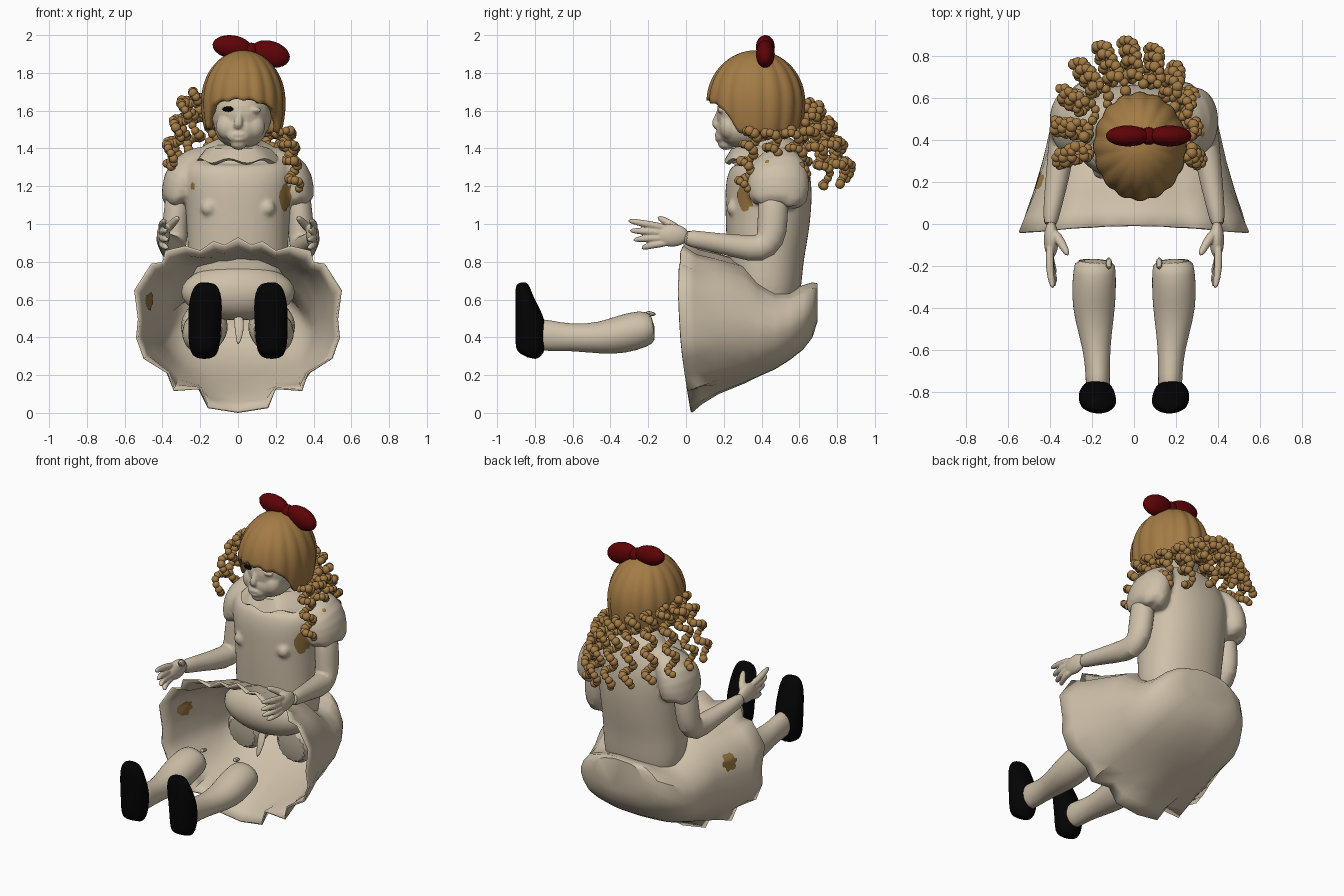
import bpy, bmesh, math, random
from math import sin, cos, pi, radians
from mathutils import Vector, Matrix, Euler
from mathutils.bvhtree import BVHTree

random.seed(4)
if "Cube" in bpy.data.objects:
    bpy.data.objects.remove(bpy.data.objects["Cube"])


def material(name, rgb):
    m = bpy.data.materials.new(name)
    m.use_nodes = True
    m.diffuse_color = (*rgb, 1)
    m.node_tree.nodes["Principled BSDF"].inputs["Base Color"].default_value = (*rgb, 1)
    return m


cream = material("cream", (0.62, 0.53, 0.4))
gold = material("golden brown", (0.37, 0.2, 0.06))
red = material("dark red", (0.11, 0.001, 0.002))
black = material("black", (0.001, 0.001, 0.001))
stain = material("brown stain", (0.3, 0.17, 0.05))
made = []


def finish(name, bm, mat, subsurf=0, normals=True):
    if normals:
        bmesh.ops.recalc_face_normals(bm, faces=bm.faces)
    me = bpy.data.meshes.new(name)
    bm.to_mesh(me)
    bm.free()
    me.materials.append(mat)
    ob = bpy.data.objects.new(name, me)
    bpy.context.collection.objects.link(ob)
    if subsurf:
        s = ob.modifiers.new("smooth", "SUBSURF")
        s.levels = s.render_levels = subsurf
    made.append(ob)
    return ob


def fuse(name, parts, voxel, rounds):
    """Melt overlapping parts into one soft skin."""
    bpy.context.view_layer.update()
    dg = bpy.context.evaluated_depsgraph_get()
    bm = bmesh.new()
    for p in parts:
        bm.from_mesh(p.evaluated_get(dg).data)
    for p in parts:
        made.remove(p)
        bpy.data.objects.remove(p)
    ob = finish(name, bm, cream)
    r = ob.modifiers.new("skin", "REMESH")
    r.mode, r.voxel_size, r.use_smooth_shade = "VOXEL", voxel, True
    s = ob.modifiers.new("soften", "SMOOTH")
    s.iterations = rounds
    return ob


def loft(bm, rings, caps=(True, True)):
    rows = [[bm.verts.new(p) for p in r] for r in rings]
    n = len(rows[0])
    for a, b in zip(rows, rows[1:]):
        for i in range(n):
            bm.faces.new((a[i], a[(i + 1) % n], b[(i + 1) % n], b[i]))
    for flag, row in zip(caps, (rows[0], rows[-1])):
        if flag:
            bm.faces.new(row)


def tube(name, pts, mat, ref, n=16, subsurf=1, ragged=0, power=2):
    """Loft of (super)ellipses along a path; each point is x, y, z, radius[, second radius]."""
    ref, rings = Vector(ref), []
    for i, p in enumerate(pts):
        t = Vector(pts[min(i + 1, len(pts) - 1)][:3]) - Vector(pts[max(i - 1, 0)][:3])
        side = t.cross(ref).normalized()
        up = side.cross(t).normalized()
        ring = []
        for k in range(n):
            c, s = cos(k * 2 * pi / n), sin(k * 2 * pi / n)
            r = (abs(c) ** power + abs(s) ** power) ** (-1 / power)
            ring.append(Vector(p[:3]) + side * p[3] * c * r + up * p[-1] * s * r)
        if ragged and i == len(pts) - 1:
            ring = [v + t.normalized() * random.uniform(-ragged, ragged) for v in ring]
        rings.append(ring)
    bm = bmesh.new()
    loft(bm, rings)
    return finish(name, bm, mat, subsurf)


def ball(name, centre, radii, mat, rot=(0, 0, 0), seg=28):
    bm = bmesh.new()
    m = Matrix.LocRotScale(Vector(centre), Euler(rot), Vector(radii))
    bmesh.ops.create_uvsphere(bm, u_segments=seg, v_segments=seg // 2, radius=1, matrix=m)
    return finish(name, bm, mat)


X, Y, Z = (1, 0, 0), (0, 1, 0), (0, 0, 1)

# Dress bodice with neck and sleeves
bodice = [tube("torso", [(0, .42, .5, .2, .14), (0, .42, .62, .27, .19), (0, .42, .8, .265, .2),
                         (0, .43, .95, .27, .22), (0, .437, 1.1, .28, .23), (0, .437, 1.22, .3, .23),
                         (0, .445, 1.32, .3, .205), (0, .44, 1.39, .21, .16), (0, .39, 1.41, .095, .1),
                         (0, .37, 1.5, .085, .085)], cream, Y, n=24, subsurf=2, power=2.3)]
for s in (-1, 1):
    bodice.append(tube("sleeve", [
        (s * .14, .46, 1.335, .1, .075), (s * .22, .475, 1.315, .145, .095), (s * .285, .488, 1.26, .165, .11),
        (s * .3, .49, 1.18, .165, .108), (s * .312, .485, 1.08, .15, .095)], cream, X, n=24, ragged=.035))
    bodice.append(ball("button", (s * .155, .25, 1.085), (.042, .035, .042), cream))
bodice = fuse("bodice", bodice, .011, 5)

# Draped collar
bm = bmesh.new()
rings = []
for rx, ry, z, wave in ((.1, .11, 1.42, 0), (.17, .17, 1.4, 0), (.225, .205, 1.335, .012), (.2, .185, 1.325, .012)):
    rings.append([(rx * cos(a), .41 + ry * sin(a), z + wave * cos(a * 7))
                  for a in (k * 2 * pi / 56 for k in range(56))])
loft(bm, rings, (False, False))
finish("collar", bm, cream)

# Skirt shell, open to the front with a scalloped hem
hem = [(0, .93), (.07, .89), (.13, .91), (.2, .86), (.28, .885), (.385, .86), (.4, .8), (.46, .79), (.55, .65),
       (.53, .5), (.54, .4), (.5, .29), (.37, .21), (.34, .12), (.2, .13), (.16, .03), (0, .005)]
hem += [(-x, z) for x, z in hem[-2:0:-1]]


def skirt_ring(y, width, top, bottom, blend):
    out = []
    for x, z in hem:
        nx, nz = x / .55, (z - .455) / .445
        a = math.atan2(nz, nx)
        r = (abs(cos(a)) ** 2.5 + abs(sin(a)) ** 2.5) ** -.4 * (1 + .012 * cos(9 * a))
        nx += (r * cos(a) - nx) * blend
        nz += (r * sin(a) - nz) * blend
        sag = .07 * max(0, (1 - nz) / 2) ** 3 + .035 * max(0, nz) * (1 - min(1, nx * nx))
        out.append((nx * width, y + sag * (1 - blend), (top + bottom) / 2 + nz * (top - bottom) / 2))
    return out


bm = bmesh.new()
loft(bm, [skirt_ring(*r) for r in ((-.04, .55, .9, .005, 0), (.04, .525, .86, .05, .35), (.15, .485, .84, .1, .7),
                                   (.3, .44, .8, .155, .9), (.38, .42, .72, .19, 1), (.47, .4, .66, .23, 1),
                                   (.55, .37, .65, .28, 1), (.62, .33, .675, .335, 1), (.67, .27, .69, .4, 1),
                                   (.695, .18, .685, .48, 1))], (False, True))
skirt = finish("skirt", bm, cream)
solid = skirt.modifiers.new("cloth", "SOLIDIFY")
solid.thickness, solid.offset = .012, -1

# Bloomers and torn strip inside the skirt
ball("bloomers", (0, .31, .64), (.3, .15, .15), cream)
tube("torn_strip", [(0, .26, .52, .03, .015), (.01, .22, .44, .025, .012), (0, .2, .36, .008, .006)], cream, Y)

# Head and face in one skin
face = [ball("skull", (.02, .36, 1.585), (.16, .198, .18), cream),
        ball("jaw", (.015, .31, 1.505), (.138, .15, .105), cream),
        ball("chin", (.003, .213, 1.428), (.045, .045, .036), cream),
        tube("nose", [(.01, .185, 1.62, .014, .014), (.005, .165, 1.56, .018, .018), (0, .15, 1.53, .027, .025),
                      (0, .18, 1.5, .024, .016)], cream, Y, n=12),
        ball("mouth", (.002, .19, 1.465), (.06, .035, .04), cream),
        ball("upper_lip", (.002, .163, 1.474), (.034, .012, .01), cream),
        ball("lower_lip", (.002, .168, 1.447), (.028, .014, .011), cream),
        ball("closed_eye", (.09, .185, 1.603), (.034, .018, .016), cream)]
face += [ball("cheek", (.013 + s * .065, .232, 1.515), (.065, .055, .07), cream) for s in (-1, 1)]
fuse("head", face, .0065, 6)
ball("eye_hollow", (-.05, .184, 1.608), (.034, .016, .014), black, seg=16)

# Pleated hair cap with a fringe
bm = bmesh.new()
rings, n = [], 112
for j in range(1, 19):
    ring = []
    for k in range(n):
        a = k * 2 * pi / n
        ahead = max(0, -sin(a))
        front = min(1, max(0, (ahead - .38) / .3))
        phi = radians(125 - 24 * front - 14 * ahead ** 2 + 3 * cos(a) + cos(16 * a)) * j / 18
        r = 1 + .045 * (abs(cos(8 * a)) - .6) * min(1, phi)
        spread = sin(phi) if phi < pi / 2 else 1 - .55 * (1 - sin(phi))
        ring.append((.028 + .22 * r * spread * cos(a), .37 + .257 * r * spread * sin(a), 1.645 + .275 * cos(phi)))
    rings.append(ring)
loft(bm, rings, (True, False))
cap = finish("hair_cap", bm, gold)
thick = cap.modifiers.new("thickness", "SOLIDIFY")
thick.thickness, thick.offset = .03, -1

# Beaded ringlets fanned round the back of the head
for c in range(11):
    a = radians(195 - 21 * c)
    start = Vector((.01 + .23 * cos(a), .42 + .24 * sin(a), 1.59 - .1 * cos(a)))
    end = Vector((-.03 + .35 * cos(a), .42 + .45 * sin(a), 1.25 - .07 * cos(a)))
    out, across = Vector((cos(a), sin(a), .6)).normalized(), Vector((-sin(a), cos(a), 0))
    bm = bmesh.new()
    beads = 28
    for i in range(beads):
        t = i / (beads - 1)
        p = start.lerp(end, t ** .75)
        p.z = start.z + (end.z - start.z) * t ** 1.3
        turn = t * 3.6 * 2 * pi + c
        p += (out * cos(turn) + across * sin(turn)) * (.036 - .008 * t)
        bmesh.ops.create_icosphere(bm, subdivisions=2, radius=random.uniform(.021, .028),
                                   matrix=Matrix.Translation(p))
    finish("ringlet", bm, gold, normals=False)

# Bow
ball("bow_loop_right", (-.03, .42, 1.937), (.105, .05, .062), red, (0, radians(8), 0))
ball("bow_loop_left", (.17, .42, 1.9), (.107, .05, .069), red, (0, radians(16), 0))
ball("bow_knot", (.07, .42, 1.915), (.04, .042, .045), red)

# Limbs, mirrored to both sides
for s, side in ((-1, "right"), (1, "left")):
    tube(side + "_arm", [(s * .31, .465, 1.22, .085, .07), (s * .33, .46, 1.02, .08, .07),
                         (s * .335, .45, .92, .085, .068), (s * .342, .4, .86, .082, .066),
                         (s * .36, .25, .885, .06, .06), (s * .39, .08, .915, .047, .044),
                         (s * .402, -.02, .93, .045, .033)], cream, X)
    hand = [ball("palm", (s * .395, -.075, .94), (.035, .09, .06), cream)]
    for i, (x, y, z) in enumerate([(.385, -.315, 1.02), (.375, -.305, .965), (.368, -.285, .915), (.37, -.24, .87)]):
        z0 = .975 - .024 * i
        hand.append(tube("finger", [(s * .4, -.08, z0, .022), (s * .405, (y - .12) / 2, (z0 + z) / 2 + .004, .021),
                                    (s * x, y, z, .014)], cream, X, n=10))
    hand.append(tube("thumb", [(s * .39, -.03, .96, .028), (s * .345, -.09, 1.005, .023),
                               (s * .312, -.155, 1.04, .015)], cream, X, n=10))
    fuse(side + "_hand", hand, .005, 2)
    tube(side + "_thigh", [(s * .17, .5, .5, .12, .12), (s * .18, .36, .45, .13, .14),
                           (s * .18, .28, .44, .12, .13)], cream, Z)
    tube(side + "_leg", [(s * .185, -.165, .455, .095, .075), (s * .188, -.22, .448, .103, .1),
                         (s * .192, -.34, .415, .108, .105), (s * .19, -.45, .395, .095, .085),
                         (s * .178, -.6, .398, .064, .07), (s * .172, -.72, .408, .058, .082),
                         (s * .172, -.83, .42, .06, .09)], cream, Z, n=20)
    tube(side + "_leg_tab", [(s * .12, -.155, .52, .018, .012), (s * .12, -.22, .53, .018)], cream, Z, n=8)
    tube(side + "_shoe", [(s * .178, -.84, .293, .055, .045), (s * .178, -.825, .325, .078, .08),
                          (s * .178, -.82, .4, .086, .084), (s * .176, -.823, .47, .089, .082),
                          (s * .174, -.838, .54, .09, .066), (s * .17, -.857, .61, .086, .048),
                          (s * .167, -.866, .665, .068, .04), (s * .165, -.868, .692, .04, .024)],
         black, Y, n=20)


# Thin ragged stains laid on the cloth
def patch(name, target, centre, direction, width, height):
    bpy.context.view_layer.update()
    tree = BVHTree.FromObject(target, bpy.context.evaluated_depsgraph_get())
    d = Vector(direction).normalized()
    right = d.cross(Vector(Z)).normalized()
    rim = [random.uniform(.65, 1.1) for _ in range(20)]
    rows = []
    for f in (.03, .25, .5, .75, 1):
        row = []
        for k in range(20):
            a = k * 2 * pi / 20
            o = Vector(centre) + right * cos(a) * width * f * rim[k] + Vector(Z) * sin(a) * height * f * rim[k]
            hit = tree.ray_cast(o, d)[0] or o + d * .3
            row.append(hit - d * .005)
        rows.append(row)
    bm = bmesh.new()
    loft(bm, rows, (True, False))
    finish(name, bm, stain)


patch("chest_stain", bodice, (.44, .03, 1.14), (-.55, .83, 0), .05, .08)
patch("chest_spot", bodice, (-.24, -.1, 1.2), Y, .014, .022)
patch("skirt_stain_outside", skirt, (-1, .2, .6), X, .055, .055)
patch("skirt_stain_inside", skirt, (0, .12, .59), (-1, 0, 0), .055, .05)

# Smooth shading with crisp folds
bpy.ops.object.select_all(action="DESELECT")
for ob in made:
    ob.select_set(True)
bpy.context.view_layer.objects.active = made[0]
bpy.ops.object.shade_smooth_by_angle(angle=radians(40))
